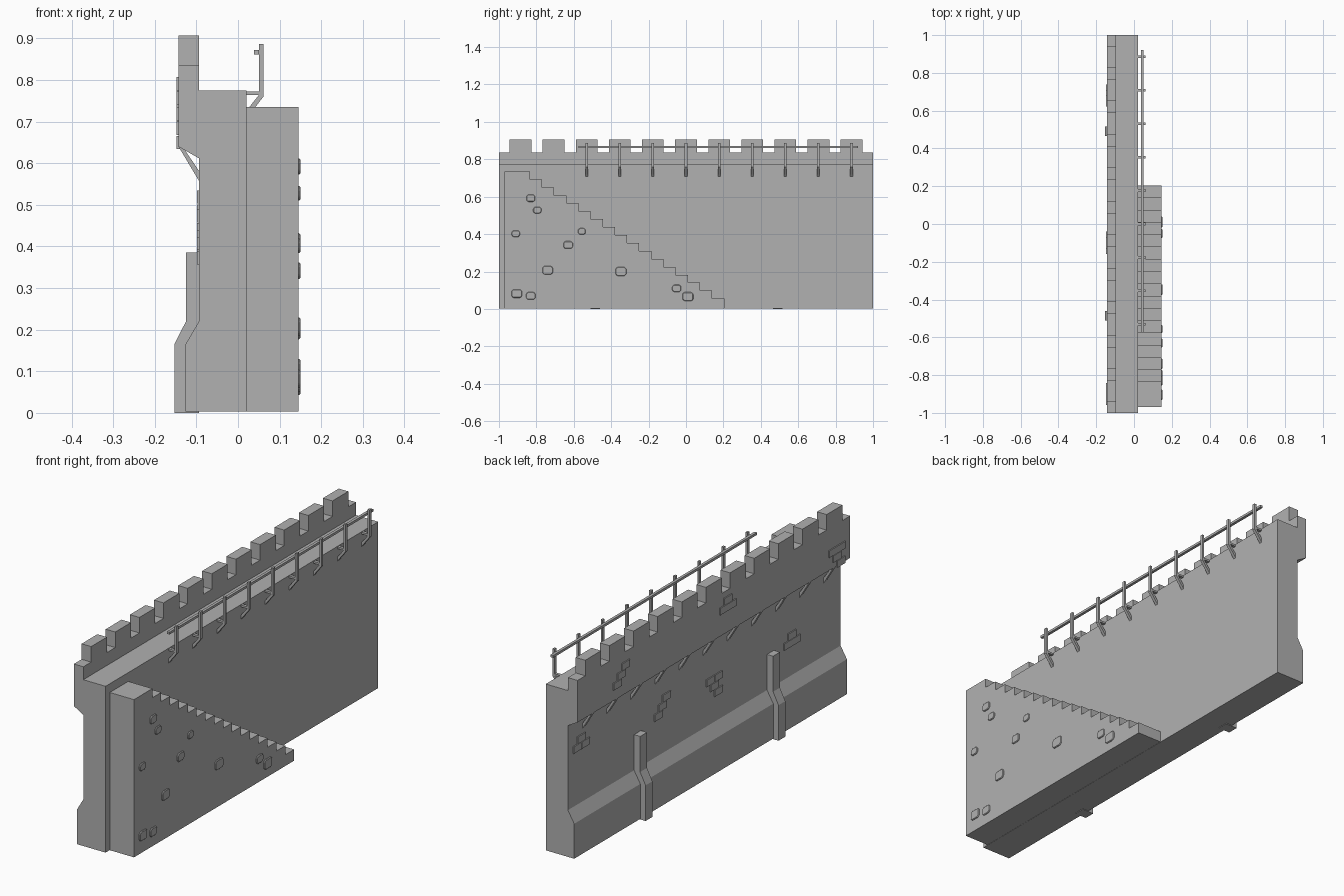
import bpy, bmesh
from mathutils import Vector

if "Cube" in bpy.data.objects:
    bpy.data.objects.remove(bpy.data.objects["Cube"])

stone = bpy.data.materials.new("dark_grey")
stone.diffuse_color = (0.44, 0.44, 0.44, 1)
stone.use_nodes = True
stone.node_tree.nodes["Principled BSDF"].inputs["Base Color"].default_value = stone.diffuse_color


def finish(name, bm):
    bmesh.ops.recalc_face_normals(bm, faces=bm.faces[:])
    me = bpy.data.meshes.new(name)
    bm.to_mesh(me)
    bm.free()
    me.materials.append(stone)
    ob = bpy.data.objects.new(name, me)
    bpy.context.collection.objects.link(ob)
    return ob


def extrude(bm, pts, d):
    """Fill a closed outline and push it along vector d."""
    f = bm.faces.new([bm.verts.new(p) for p in pts])
    r = bmesh.ops.extrude_face_region(bm, geom=[f])
    vs = [g for g in r["geom"] if isinstance(g, bmesh.types.BMVert)]
    bmesh.ops.translate(bm, verts=vs, vec=Vector(d))


def along_y(bm, xz, y0, y1):
    extrude(bm, [(x, y0, z) for x, z in xz], (0, y1 - y0, 0))


def box(bm, x0, x1, y0, y1, z0, z1):
    along_y(bm, [(x0, z0), (x1, z0), (x1, z1), (x0, z1)], y0, y1)


PITCH = 0.177
XW = -0.094     # outer wall face
XP = -0.143     # outer parapet face
Z0 = 0.003

# Wall with battered plinth, walkway and overhanging crenellated parapet
bm = bmesh.new()
along_y(bm, [(0.02, Z0), (0.02, 0.775), (XW, 0.775), (XW, 0.835), (XP, 0.835),
             (XP, 0.64), (XW, 0.612), (XW, 0.22), (-0.126, 0.165), (-0.126, Z0)], -1, 1)
finish("curtain_wall", bm)

bm = bmesh.new()
for i in range(-5, 6):
    box(bm, XP, XW, i * PITCH - 0.058, i * PITCH + 0.058, 0.835, 0.907)
finish("merlons", bm)

# Slanted struts under the parapet
bm = bmesh.new()
for i in range(-5, 6):
    y = i * PITCH
    along_y(bm, [(XP, 0.64), (XW, 0.558), (XW, 0.582), (-0.128, 0.632)], y - 0.009, y + 0.009)
finish("parapet_struts", bm)

# Buttresses following the plinth
bm = bmesh.new()
for y in (-0.485, 0.49):
    along_y(bm, [(XW, 0), (XW, 0.385), (-0.125, 0.385), (-0.125, 0.22),
                 (-0.153, 0.165), (-0.153, 0)], y - 0.025, y + 0.025)
finish("buttresses", bm)

# Staircase against the inner face
outline = [(-0.97, Z0), (-0.97, 0.735)]
y, z = -0.835, 0.735
for i in range(17):
    outline.append((y, z))
    z = z - 0.0425 if i < 16 else Z0
    outline.append((y, z))
    y += 0.065
bm = bmesh.new()
extrude(bm, [(0.021, y, z) for y, z in outline], (0.124, 0, 0))
finish("staircase", bm)

# Railing: posts, brackets, braces and one long rail
bm = bmesh.new()
for i in range(-3, 6):
    y = i * PITCH
    a, b = y - 0.007, y + 0.007
    along_y(bm, [(0.02, 0.707), (0.061, 0.76), (0.061, 0.887), (0.051, 0.887),
                 (0.051, 0.765), (0.02, 0.726)], a, b)
    box(bm, 0.018, 0.055, a, b, 0.764, 0.773)
finish("railing_posts", bm)
bm = bmesh.new()
box(bm, 0.038, 0.051, -0.575, 0.92, 0.861, 0.872)
finish("handrail", bm)

# Raised brick clusters on the outer face: (row, column) in half-brick steps
pattern_a = [(1, 0), (0, -1), (0, 1)]
pattern_b = [(1, -1), (0, 0), (-1, 1)]
pattern_c = [(1, -1), (0, 0), (-1, -1), (1, 1)]
clusters = [(XP, -0.90, 0.684, pattern_c), (XP, -0.10, 0.757, pattern_a),
            (XP, 0.68, 0.740, pattern_b), (XW, -0.64, 0.373, pattern_a),
            (XW, -0.07, 0.388, pattern_c), (XW, 0.31, 0.440, pattern_b),
            (XW, 0.905, 0.485, pattern_a)]
bm = bmesh.new()
for x, y, z, pattern in clusters:
    for row, col in pattern:
        cy, cz = y + col * 0.030, z + row * 0.034
        box(bm, x - 0.005, x + 0.003, cy - 0.029, cy + 0.029, cz - 0.016, cz + 0.016)
finish("outer_bricks", bm)

# Chamfered stones on the side of the staircase: y, z, half width
stones = [(-0.83, 0.592, .024), (-0.795, 0.528, .022), (-0.91, 0.402, .022),
          (-0.63, 0.342, .025), (-0.557, 0.415, .021), (-0.74, 0.207, .028),
          (-0.348, 0.2, .029), (-0.905, 0.082, .028), (-0.83, 0.07, .025),
          (-0.05, 0.11, .024), (0.01, 0.066, .029)]
bm = bmesh.new()
for y, z, w in stones:
    h = w * 0.8
    box(bm, 0.136, 0.15, y - w, y + w, z - h, z + h)
    # clip the four corners so each stone reads as an octagon
corners = [e for e in bm.edges if abs(e.verts[0].co.x - e.verts[1].co.x) > 0.01]
bmesh.ops.bevel(bm, geom=corners, offset=0.009, offset_type='OFFSET',
                segments=1, affect='EDGES')
ob = finish("stair_stones", bm)
m = ob.modifiers.new("chamfer", 'BEVEL')
m.width = 0.003
m.segments = 1
